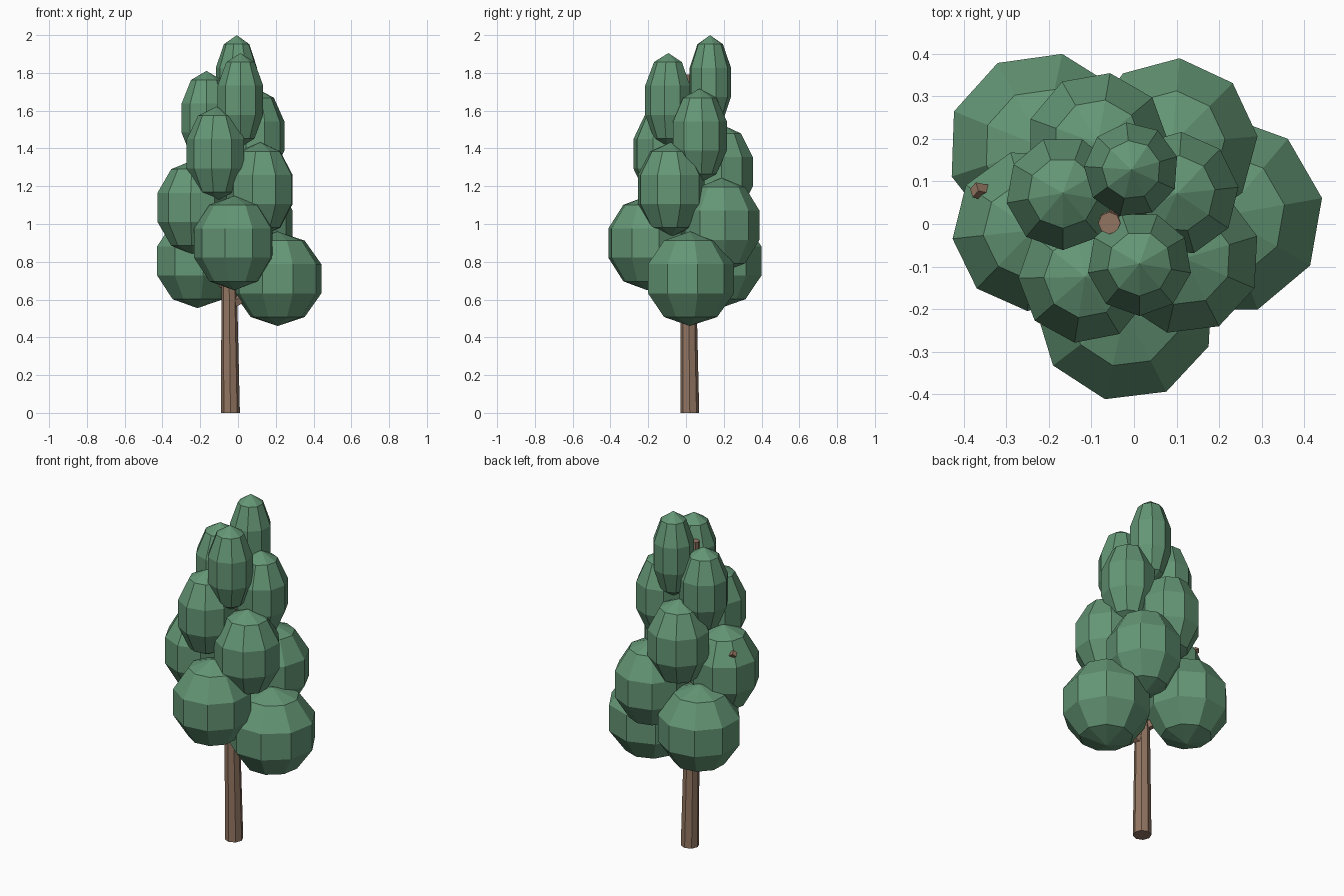
import bpy
import math
from mathutils import Matrix, Vector

cube = bpy.data.objects.get("Cube")
if cube:
    bpy.data.objects.remove(cube, do_unlink=True)


def make_material(name, colour):
    mat = bpy.data.materials.new(name)
    mat.use_nodes = True
    mat.diffuse_color = (*colour, 1)
    mat.node_tree.nodes["Principled BSDF"].inputs["Base Color"].default_value = (*colour, 1)
    return mat


leaf_green = make_material("leaf green", (0.127, 0.305, 0.178))
bark_brown = make_material("bark brown", (0.29, 0.18, 0.122))


def finish(name, mat):
    obj = bpy.context.object
    obj.name = name
    obj.data.materials.append(mat)
    return obj


def limb(name, start, end, r_start, r_end, sides):
    """Tapered flat-sided cylinder between two points."""
    start, end = Vector(start), Vector(end)
    axis = end - start
    bpy.ops.mesh.primitive_cone_add(vertices=sides, radius1=r_start, radius2=r_end,
                                    depth=axis.length)
    obj = finish(name, bark_brown)
    obj.data.transform(Matrix.Translation((start + end) / 2)
                       @ axis.to_track_quat("Z", "Y").to_matrix().to_4x4())


def trunk_point(z):
    """Centre of the slightly leaning trunk."""
    return Vector((-0.04 - 0.01 * z, 0.02 - 0.01 * z, z))


# Trunk
limb("trunk", (-0.04, 0.02, 0), trunk_point(1.79), 0.05, 0.026, 8)

# Foliage clumps climb the trunk in a golden-angle spiral, each on its own branch
twists = [0, 28, 7, 35, 16, 7, 30, 11, 36, 20, 20, 6]
for i, twist in enumerate(twists):
    angle = math.radians(137.5 * i)
    reach = 0.25 - 0.0125 * i
    width = 0.247 - 0.0118 * i
    height = 0.71 + 0.0945 * i
    centre = Vector((-0.04 + reach * math.cos(angle), 0.02 + reach * math.sin(angle), height))

    bpy.ops.mesh.primitive_uv_sphere_add(segments=9, ring_count=5, radius=1)
    clump = finish(f"foliage_clump_{i + 1}", leaf_green)
    clump.data.transform(Matrix.Translation(centre)
                         @ Matrix.Diagonal((width, width, 0.25, 1))
                         @ Matrix.Rotation(math.radians(twist), 4, "Z"))

    limb(f"branch_{i + 1}", trunk_point(height - 0.14), centre, 0.032, 0.02, 5)

# Twig poking out through the foliage
limb("side_twig", trunk_point(1.02), (-0.375, 0.08, 1.24), 0.025, 0.018, 4)
